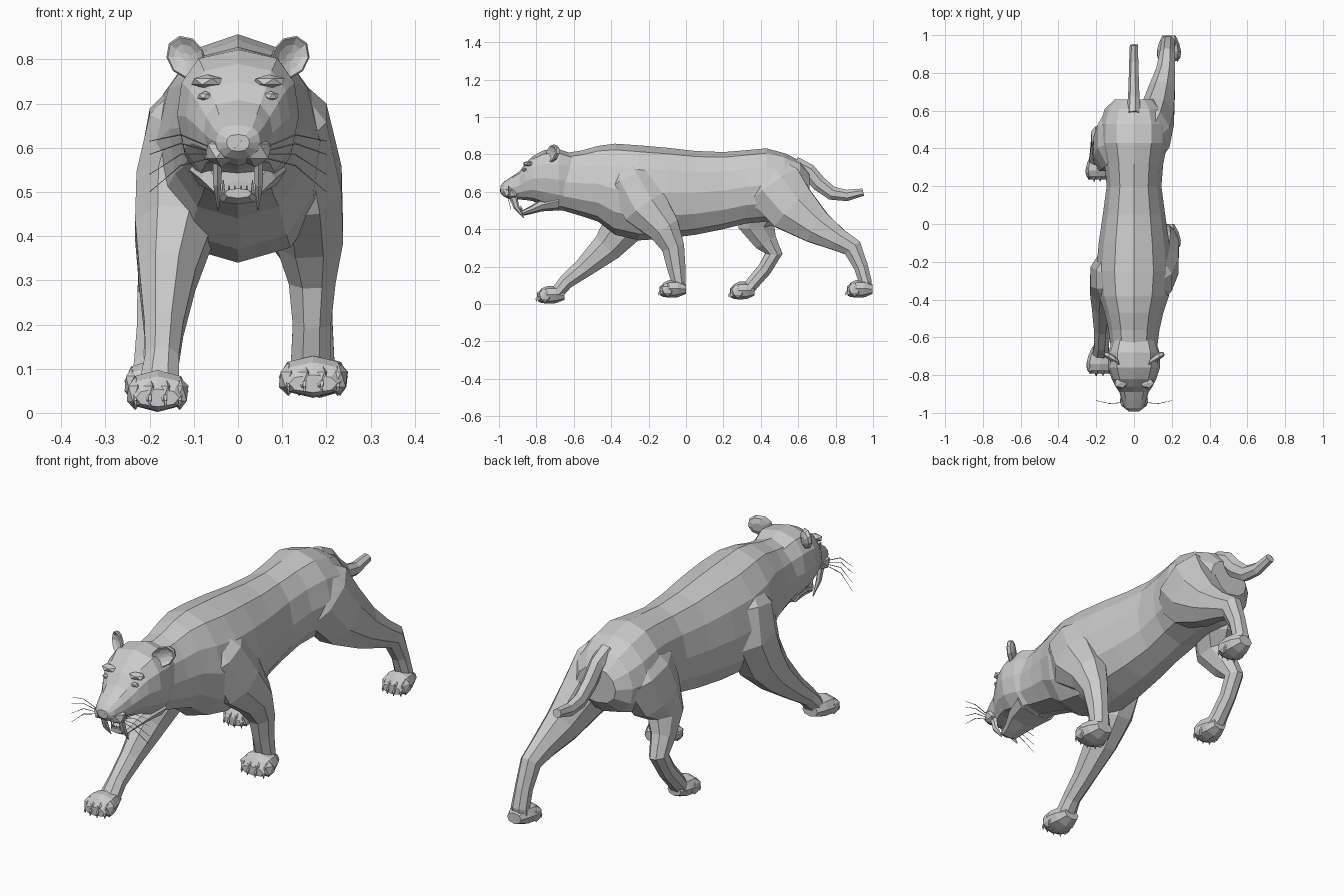
import bpy, bmesh, math
from mathutils import Vector, Matrix

X = Vector((1, 0, 0))


def finish(bm, name):
    bmesh.ops.recalc_face_normals(bm, faces=bm.faces)
    me = bpy.data.meshes.new(name)
    bm.to_mesh(me)
    bm.free()
    ob = bpy.data.objects.new(name, me)
    bpy.context.collection.objects.link(ob)
    return ob


def skin(bm, rings):
    """Bridge equal-sized rings of points and cap both ends."""
    vr = [[bm.verts.new(p) for p in r] for r in rings]
    n = len(vr[0])
    for a, b in zip(vr, vr[1:]):
        for i in range(n):
            j = (i + 1) % n
            bm.faces.new((a[i], a[j], b[j], b[i]))
    bm.faces.new(vr[0][::-1])
    bm.faces.new(vr[-1])


def sections(bm, rows, n=12, egg=0.0, x0=0.0, power=1.0):
    """Loft along y; rows are (y, bottom z, top z, half width)."""
    rings = []
    for y, zb, zt, hw in rows:
        r = []
        for i in range(n):
            a = 2 * math.pi * i / n + math.pi / 2
            c, s = math.cos(a), math.sin(a)
            c = math.copysign(abs(c) ** power, c) if abs(c) > 1e-6 else 0
            r.append((x0 + hw * c * (1 - egg * s), y, (zb + zt) / 2 + (zt - zb) / 2 * s))
        rings.append(r)
    skin(bm, rings)


def tube(bm, pts, n=8):
    """Loft along a path; pts are (x, y, z, depth radius, sideways radius)."""
    c = [Vector(p[:3]) for p in pts]
    rings = []
    grow = 1 / math.cos(math.pi / n)
    for k, p in enumerate(pts):
        t = (c[min(k + 1, len(c) - 1)] - c[max(k - 1, 0)]).normalized()
        side = X if abs(t.x) < 0.85 else Vector((0, 1, 0))
        v = t.cross(side).normalized()
        u = v.cross(t)
        rings.append([c[k] + (u * p[4] * math.cos(a) + v * p[3] * math.sin(a)) * grow
                      for a in (2 * math.pi * (i + 0.5) / n for i in range(n))])
    skin(bm, rings)


def ball(bm, loc, size, sub=1):
    m = Matrix.Translation(loc) @ Matrix.Diagonal((*size, 1))
    bmesh.ops.create_icosphere(bm, subdivisions=sub, radius=1, matrix=m)


# Torso and neck
bm = bmesh.new()
sections(bm, [(-.74, .54, .78, .10), (-.66, .50, .805, .122), (-.56, .47, .82, .135),
              (-.47, .44, .845, .155), (-.38, .37, .857, .185), (-.25, .34, .848, .20),
              (-.10, .35, .835, .187), (.05, .37, .818, .165), (.20, .40, .812, .145),
              (.32, .43, .822, .155), (.43, .44, .832, .178), (.53, .45, .805, .178),
              (.61, .48, .765, .155), (.66, .54, .70, .10)], egg=.08, power=.85)
finish(bm, "torso")

# Skull and muzzle
bm = bmesh.new()
sections(bm, [(-.993, .592, .63, .026), (-.975, .575, .652, .05), (-.93, .56, .683, .066),
              (-.89, .558, .708, .078), (-.86, .556, .75, .098), (-.82, .55, .79, .118),
              (-.76, .525, .822, .138), (-.68, .50, .828, .135), (-.60, .50, .80, .11)],
         egg=-.04, power=.68)
for s in (-1, 1):
    ball(bm, (s * .038, -.935, .592), (.042, .048, .036))   # whisker pads
    ball(bm, (s * .07, -.842, .75), (.04, .03, .016))       # brows
finish(bm, "head")

# Nose
bm = bmesh.new()
ball(bm, (0, -.98, .608), (.026, .016, .018))
finish(bm, "nose")

# Open lower jaw
bm = bmesh.new()
sections(bm, [(-.68, .50, .60, .11), (-.77, .495, .565, .085), (-.83, .48, .525, .056),
              (-.87, .472, .503, .044), (-.895, .486, .508, .03)], n=8, power=.7)
finish(bm, "lower_jaw")

# Teeth: long upper fangs, small lower ones
bm = bmesh.new()
for s in (-1, 1):
    tube(bm, [(s * .046, -.925, .58, .018, .011), (s * .047, -.908, .52, .014, .009),
              (s * .045, -.868, .46, .002, .002)], n=6)
    for x, h in ((.033, .025), (.02, .012), (.007, .012)):
        tube(bm, [(s * x, -.876, .495, .005, .004), (s * x, -.884, .502 + h, .001, .001)], n=5)
finish(bm, "teeth")

# Eyes
bm = bmesh.new()
for s in (-1, 1):
    ball(bm, (s * .074, -.862, .717), (.02, .014, .011))
finish(bm, "eyes")

# Cupped ears, turned outward
for s, side in ((-1, "left"), (1, "right")):
    bm = bmesh.new()
    rings = []
    for y, k in ((-.69, .4), (-.70, .85), (-.718, 1), (-.724, .92), (-.712, .6), (-.706, .2)):
        ring = []
        for i in range(9):
            a = 2 * math.pi * i / 9
            dx, dz = .044 * k * math.cos(a), .049 * k * math.sin(a)
            ring.append((s * (.118 + dx + .15 * dz), y + .6 * dx + .2 * dz, .805 + dz))
        rings.append(ring)
    skin(bm, rings)
    finish(bm, side + "_ear")

# Whiskers
bm = bmesh.new()
for s in (-1, 1):
    for z0, z1, z2 in ((.60, .63, .615), (.592, .61, .585), (.585, .585, .54), (.578, .56, .50)):
        tube(bm, [(s * .06, -.945, z0, .001, .001), (s * .13, -.95, z1, .001, .001),
                  (s * .20, -.935, z2, .0005, .0005)], n=3)
finish(bm, "whiskers")


def leg(name, pts):
    bm = bmesh.new()
    tube(bm, pts)
    finish(bm, name)


# Front legs: left reaches forward, right is planted under the shoulder
leg("front_left_leg", [(-.08, -.31, .75, .06, .04), (-.125, -.29, .66, .12, .078),
                       (-.145, -.28, .53, .13, .085), (-.145, -.335, .41, .11, .088),
                       (-.16, -.42, .305, .082, .064), (-.168, -.55, .19, .053, .044),
                       (-.172, -.64, .12, .04, .038), (-.178, -.69, .06, .035, .045)])
leg("front_right_leg", [(.08, -.33, .75, .06, .04), (.125, -.30, .66, .12, .078),
                        (.15, -.22, .52, .125, .085), (.162, -.115, .40, .085, .076),
                        (.168, -.068, .30, .06, .053), (.167, -.053, .20, .05, .043),
                        (.165, -.04, .12, .038, .045), (.168, -.045, .07, .035, .05)])
# Hind legs: right pushes off behind, left swings forward
leg("hind_right_leg", [(.07, .42, .73, .09, .05), (.105, .47, .63, .155, .085),
                       (.122, .57, .51, .135, .09), (.147, .70, .41, .092, .07),
                       (.168, .81, .345, .062, .05), (.175, .89, .30, .052, .04),
                       (.178, .935, .20, .038, .036), (.18, .958, .12, .035, .038),
                       (.183, .95, .07, .033, .045)])
leg("hind_left_leg", [(-.07, .47, .73, .09, .05), (-.11, .46, .63, .155, .085),
                      (-.135, .41, .51, .13, .08), (-.16, .375, .42, .095, .06),
                      (-.178, .425, .335, .062, .046), (-.19, .47, .27, .045, .038),
                      (-.195, .42, .185, .038, .034), (-.197, .355, .11, .036, .038),
                      (-.195, .325, .07, .033, .045)])


def paw(name, x, toe, heel, z, w, h=.095):
    """Rounded pad with four toes and small claws; w is half the width."""
    bm = bmesh.new()
    d = heel - toe
    sections(bm, [(heel, z + .02, z + h * .75, w * .55), (heel - d * .3, z + .002, z + h, w * .85),
                  (heel - d * .6, z, z + h, w), (heel - d * .82, z + .003, z + h * .85, w * .9),
                  (heel - d * .95, z + .012, z + h * .55, w * .7)], n=8, x0=x, power=.8)
    for i, k in enumerate((-.72, -.25, .25, .72)):
        lead = .01 if i in (1, 2) else 0
        tx, ty = x + k * w, toe + .046 - lead
        ball(bm, (tx, ty, z + .042), (w * .31, .037, .038))
        tube(bm, [(tx, ty - .025, z + .036, .006, .004), (tx, ty - .036, z + .024, .005, .003),
                  (tx, ty - .036, z + .01, .001, .001)], n=4)
    finish(bm, name)


paw("front_left_paw", -.182, -.80, -.65, .002, .07)
paw("front_right_paw", .17, -.145, .0, .034, .078)
paw("hind_right_paw", .185, .855, .998, .034, .064)
paw("hind_left_paw", -.195, .23, .365, .024, .062)

# Short tail
bm = bmesh.new()
tube(bm, [(0, .58, .745, .04, .035), (0, .655, .71, .038, .03), (0, .71, .645, .038, .027),
          (0, .78, .592, .034, .025), (0, .86, .58, .028, .023), (0, .948, .598, .018, .02)], n=7)
finish(bm, "tail")
